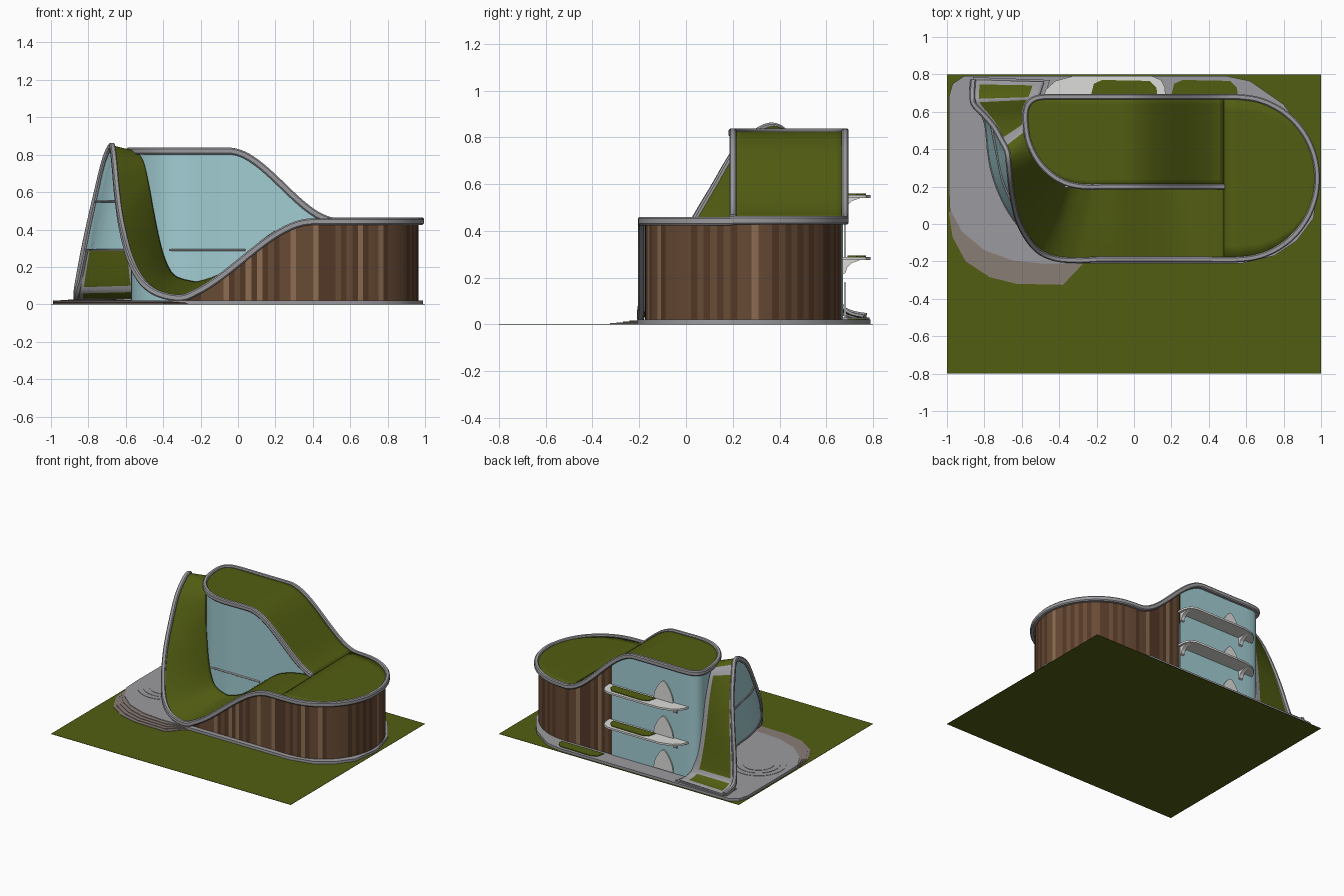
import bpy, bmesh, math, random
from mathutils import Vector as V

if "Cube" in bpy.data.objects:
    bpy.data.objects.remove(bpy.data.objects["Cube"])
random.seed(4)

def mat(name, r, g, b):
    m = bpy.data.materials.new(name)
    m.diffuse_color = (r, g, b, 1)
    m.use_nodes = True
    m.node_tree.nodes["Principled BSDF"].inputs["Base Color"].default_value = m.diffuse_color
    return m

GREEN = mat("grass_green", .085, .11, .006)
GRAY = mat("concrete_gray", .33, .33, .35)
GLASS = mat("glass_blue", .36, .61, .65)
WHITE = mat("balcony_white", .72, .73, .71)
STEP = mat("step_taupe", .25, .205, .18)
WOODS = [mat("wood_dark", .085, .04, .02), mat("wood_mid", .14, .07, .036),
         mat("wood_light", .27, .155, .085)]

def make(name, bm, mats, thick=0):
    bmesh.ops.recalc_face_normals(bm, faces=bm.faces)
    me = bpy.data.meshes.new(name)
    bm.to_mesh(me)
    bm.free()
    for m in mats:
        me.materials.append(m)
    me.shade_smooth()
    me.set_sharp_from_angle(angle=math.radians(30))
    ob = bpy.data.objects.new(name, me)
    bpy.context.collection.objects.link(ob)
    if thick:
        s = ob.modifiers.new("thickness", 'SOLIDIFY')
        s.thickness, s.offset = thick, 0
    return ob

def cat(pts, n=6):
    """Smooth curve through the points."""
    p = [V(q) for q in pts]
    p = [2 * p[0] - p[1]] + p + [2 * p[-1] - p[-2]]
    out = []
    for i in range(1, len(p) - 2):
        a, b, c, d = p[i - 1:i + 3]
        for k in range(n):
            t = k / n
            out.append(.5 * (2 * b + (c - a) * t + (2 * a - 5 * b + 4 * c - d) * t * t
                             + (3 * b - a - 3 * c + d) * t ** 3))
    return out + [p[-2]]

def even(pts, step):
    """Resample a path at even spacing."""
    out, acc = [pts[0]], 0
    for a, b in zip(pts, pts[1:]):
        L = (b - a).length
        while L > 0 and acc + L >= step:
            a = a.lerp(b, (step - acc) / L)
            out.append(a)
            L, acc = (b - a).length, 0
        acc += L
    return out + [pts[-1]]

def loft(name, A, B, mats, rule=None, div=12, thick=0):
    bm = bmesh.new()
    rows = [[bm.verts.new(a.lerp(b, j / div)) for j in range(div + 1)] for a, b in zip(A, B)]
    for i in range(len(rows) - 1):
        for j in range(div):
            f = bm.faces.new((rows[i][j], rows[i + 1][j], rows[i + 1][j + 1], rows[i][j + 1]))
            if rule:
                f.material_index = rule(i + .5, (j + .5) / div)
    return make(name, bm, mats, thick)

def prism(name, pts, vec, m):
    bm = bmesh.new()
    f = bm.faces.new([bm.verts.new(p) for p in pts])
    r = bmesh.ops.extrude_face_region(bm, geom=[f])
    bmesh.ops.translate(bm, vec=vec, verts=[v for v in r['geom'] if isinstance(v, bmesh.types.BMVert)])
    return make(name, bm, [m])

def slab(name, plan, z0, z1, m):
    return prism(name, [(p[0], p[1], z0) for p in plan], (0, 0, z1 - z0), m)

def sweep(name, path, w, h, m):
    bm = bmesh.new()
    rings = []
    for i, p in enumerate(path):
        t = (path[min(i + 1, len(path) - 1)] - path[max(i - 1, 0)]).normalized()
        s = t.cross(V((0, 0, 1))).normalized()
        u = s.cross(t)
        rings.append([bm.verts.new(p + s * a * w / 2 + u * b * h / 2)
                      for a, b in ((-1, -.6), (-.6, -1), (.6, -1), (1, -.6), (1, .6), (.6, 1), (-.6, 1), (-1, .6))])
    for a, b in zip(rings, rings[1:]):
        for k in range(8):
            bm.faces.new((a[k], a[k - 1], b[k - 1], b[k]))
    bm.faces.new(rings[0])
    bm.faces.new(rings[-1])
    return make(name, bm, [m])

def ease(x, a, b, za, zb):
    t = max(0, min(1, (x - a) / (b - a)))
    return za + (zb - za) * t * t * (3 - 2 * t)

def back_z(x): return ease(x, -.05, .53, .82, .445)
def front_z(x): return ease(x, -.36, .4, .03, .442)
def top(p): return back_z(p.x) if p.y > .19 else front_z(p.x)
def flat(pts): return [V((x, y, 0)) for x, y in pts]
def raised(pts): return [V((p.x, p.y, top(p))) for p in pts]

# Plan outlines of the spiral roof edge
F = [(.48, .2), (.3, .2), (.1, .2), (-.1, .2), (-.28, .2), (-.4, .235), (-.5, .32), (-.56, .43), (-.58, .54)]
corner = [(-.575, .62), (-.54, .665), (-.47, .68)]
back = [(x, .68) for x in (-.3, -.15, 0, .15, .3, .45)]
arc = [(.55 + .43 * math.cos(a), .245 + .435 * math.sin(a))
       for a in (math.radians(90 - 15 * i) for i in range(13))]
front = [(x, -.19) for x in (.4, .3, .2, .1, 0, -.1, -.2)]

# Wing: outer arch edge and inner edge against the glass
OUT = [(-.3, -.195, .035), (-.42, -.185, .055), (-.51, -.145, .12), (-.575, -.07, .24), (-.62, .02, .41),
       (-.645, .12, .58), (-.66, .22, .745), (-.67, .32, .83), (-.68, .39, .84), (-.71, .45, .77),
       (-.75, .52, .61), (-.80, .58, .39), (-.84, .62, .19), (-.86, .65, .08), (-.865, .70, .045), (-.86, .77, .03)]
INN = [(-.25, .2, .12), (-.34, .215, .15), (-.39, .23, .23), (-.425, .25, .35), (-.455, .275, .5),
       (-.48, .3, .64), (-.505, .34, .75), (-.535, .4, .805), (-.565, .48, .81), (-.575, .54, .76),
       (-.57, .58, .6), (-.56, .61, .4), (-.54, .64, .2), (-.52, .665, .09), (-.5, .7, .05), (-.48, .76, .035)]
xs = (.48, .4, .3, .2, .1, 0, -.1, -.2)
o_edge = cat([(x, -.19, front_z(x)) for x in xs] + OUT)
i_edge = cat([(x, .2, max(front_z(x), .105) + .015 * (x < .3)) for x in xs] + INN)

def wing_rule(i, v):
    t = i / 6
    if t < 16.4:
        return 0
    panel = 17 < t < 20.9 or 21.4 < t < 22.6
    return 0 if panel and .1 < v < .85 else 1
loft("sweeping_roof_wing", o_edge, i_edge, [GREEN, GRAY], wing_rule, 20, .012)

# Upper roof and low round roof
B = [(.48, .68), (.3, .68), (.1, .68), (-.1, .68), (-.28, .68), (-.4, .68), (-.48, .68), (-.55, .655), (-.58, .58)]
loft("upper_roof", raised(cat(flat(F))), raised(cat(flat(B))), [GREEN], thick=.012)
bk = [(.48, .68)] + arc[:7]
fr = [(.48, -.19)] + arc[:5:-1]
loft("low_roof", raised(flat(bk)), [V((x, y, .442)) for x, y in fr], [GREEN], thick=.012)

# Continuous rim along the whole roof edge
rim = raised(cat(flat(F + corner + back + arc + front))) [:-1] + cat([(-.2, -.19, front_z(-.2))] + OUT)
sweep("roof_rim", rim, .03, .036, GRAY)

def inset(path, d):
    out = []
    for i, p in enumerate(path):
        t = (path[min(i + 1, len(path) - 1)] - path[max(i - 1, 0)]).normalized()
        out.append(p + V((t.y, -t.x, 0)) * d)
    return out

def wall(name, path, mats, rule=None):
    lo = [V((p.x, p.y, .015)) for p in path]
    hi = [V((p.x, p.y, max(.02, top(p) - .005))) for p in path]
    return loft(name, lo, hi, mats, rule, 1)

# Walls: glass tower and striped timber
wall("tower_glass", inset(cat(flat(F + corner + back[:4])), .01), [GLASS])
stripes = [random.choice((0, 1, 1, 2)) if i % 2 else random.choice((0, 0, 1)) for i in range(300)]
timber = even(inset(cat(flat([(.15, .68), (.3, .68), (.45, .68)] + arc + front + [(-.3, -.19)])), .015), .03)
wall("timber_wall", timber, WOODS, lambda i, v: stripes[int(i)])
sweep("front_floor_edge", [V((-.37, .2, .29)), V((.04, .2, .29))], .012, .01, WHITE)

# Glass sail beneath the arch, open below
sail_top = cat([(-.587, -.04, .3)] + OUT[4:11] + [(-.815, .595, .31)])
sail_low = cat([(-.59, -.04, .29), (-.64, .02, .29), (-.69, .1, .29), (-.735, .2, .29), (-.765, .3, .29),
                (-.78, .39, .29), (-.785, .45, .29), (-.795, .53, .29), (-.815, .59, .29)])
loft("arch_glass", sail_top, sail_low, [GLASS], None, 8)
sweep("arch_glass_sill", sail_low, .012, .012, GRAY)
sweep("arch_glass_mullion", cat([(-.645, .1, .55), (-.70, .22, .55), (-.727, .34, .55), (-.745, .43, .55), (-.765, .53, .55)]),
      .012, .01, GRAY)

# Ground, base slab and terrace steps
prism("lawn", [(-1, -.8, 0), (1, -.8, 0), (1, .8, 0), (-1, .8, 0)], (0, 0, .002), GREEN)
left_in = [(-.5, -.21), (-.65, -.195), (-.8, -.14), (-.92, -.04), (-.985, .08)]
base = ([(-.99, .2), (-.99, .68), (-.97, .75), (-.91, .79), (.5, .79), (.62, .765), (.8, .64), (.93, .46), (.99, .24),
         (.96, .03), (.87, -.09), (.75, -.17), (.58, -.21)] + left_in)
slab("base_slab", base, .001, .021, GRAY)
outer = [(-.27, -.21), (-.38, -.325), (-.63, -.32), (-.77, -.285), (-.9, -.2), (-.97, -.07), (-.99, .06)]
inner = [(-.3, -.2), (-.45, -.215), (-.63, -.205), (-.75, -.165), (-.86, -.1), (-.94, -.02), (-.985, .08)]
for k in range(4):
    edge = [V(a).lerp(V(b), k / 4) for a, b in zip(outer, inner)]
    slab(f"terrace_step_{k+1}", edge + [V((-.6, .0))], .001, .005 + .004 * k, STEP)
for k, r in enumerate((.19, .15, .11)):
    ring = [(-.76 + r * math.cos(a), .22 + r * math.sin(a)) for a in (i * math.tau / 40 for i in range(40))]
    slab(f"terrace_ring_{k+1}", ring, .018, .0235 + .0025 * k, GRAY)
slab("rear_step", [(-.87, .64), (-.48, .67), (-.45, .77), (-.86, .785)], .02, .03, GRAY)

def bed(x0, x1):
    return [(x0, .69), (x1, .69), (x1 - .005, .73), (x1 - .04, .765), (x0 + .06, .77), (x0 + .015, .75)]
slab("ground_planter", bed(.2, .555), .02, .026, GREEN)

# Rear balconies with planting, brackets and arched fins
deck = [(-.49, .67), (-.47, .72), (-.42, .765), (-.33, .79), (.1, .79), (.145, .77), (.165, .73), (.17, .67)]
for n, z in enumerate((.02, .275, .54)):
    if n:
        slab(f"balcony_{n}", deck, z, z + .014, WHITE)
        slab(f"balcony_planter_{n}", bed(-.23, .125), z + .013, z + .019, GREEN)
        for x in (-.4, .12):
            prof = [(.67, -.06), (.682, -.055), (.69, -.03), (.71, -.012), (.75, .002), (.67, .002)]
            prism(f"balcony_bracket_{n}", [(x, y, z + dz) for y, dz in prof], (.03, 0, 0), WHITE)
    fin = [(-.29 + .065 * c * (1.25 - .5 * s * s), .676, z + .01 + .15 * s)
           for c, s in ((math.cos(a), math.sin(a)) for a in (i * math.pi / 16 for i in range(17)))]
    prism(f"arched_fin_{n}", fin, (0, .009, 0), WHITE)
